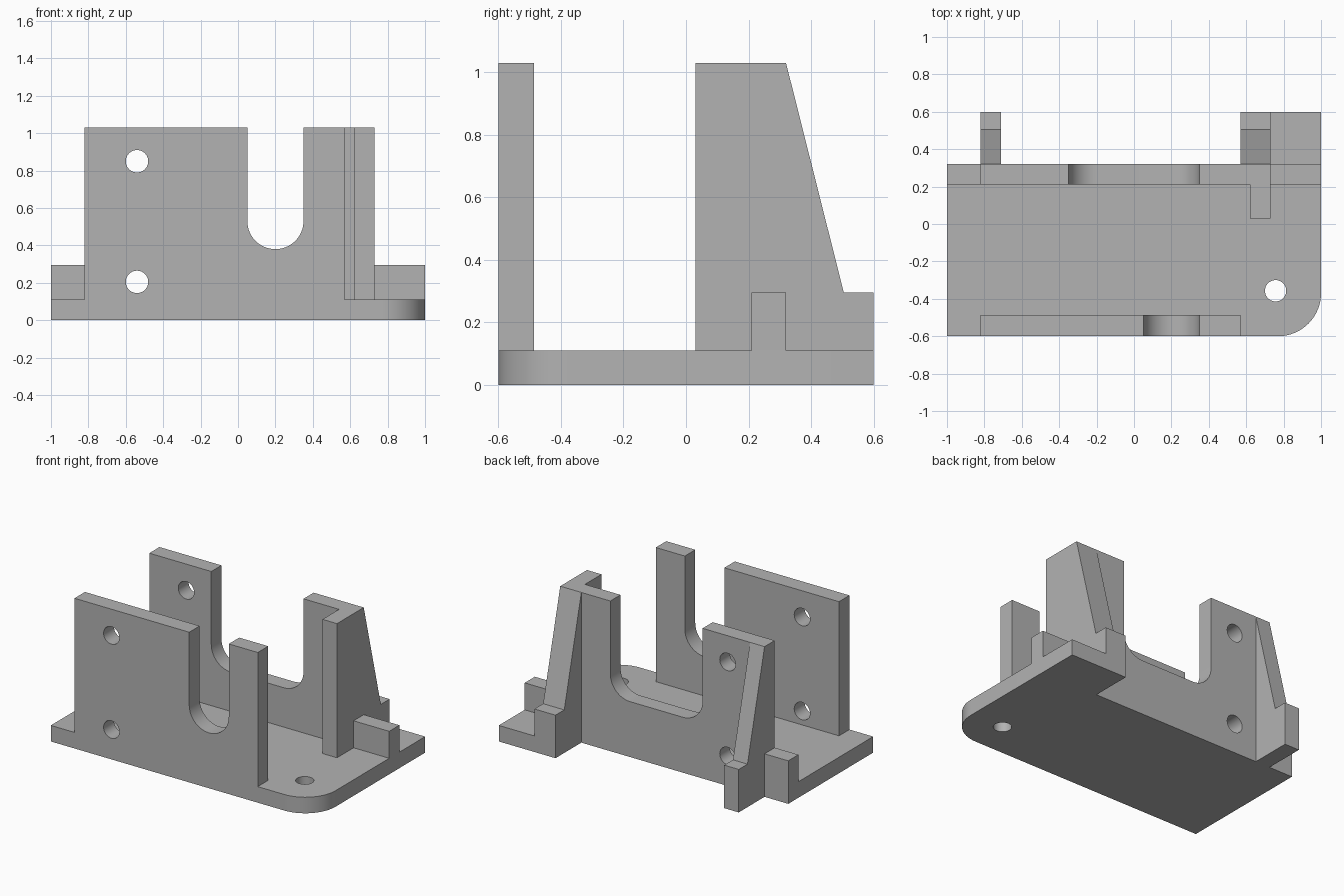
import bpy, bmesh, math
from mathutils import Vector

cube = bpy.data.objects.get("Cube")
if cube:
    bpy.data.objects.remove(cube, do_unlink=True)

grey = bpy.data.materials.new("plain grey")
grey.use_nodes = True
colour = (0.45, 0.45, 0.45, 1)
grey.diffuse_color = colour
grey.node_tree.nodes["Principled BSDF"].inputs["Base Color"].default_value = colour

# Main levels shared by the parts
FLOOR, LEDGE, TOP = 0.11, 0.295, 1.03
FRONT, BACK, REAR = -0.6, 0.32, 0.6
WALL_BACK = 0.21
LEFT_END, RIGHT_END = 0.73, -0.82


def arc(cx, cy, r, start, end, steps=16):
    """Points on an arc, angles in degrees."""
    angles = [math.radians(start + (end - start) * i / steps) for i in range(steps + 1)]
    return [(cx + r * math.cos(a), cy + r * math.sin(a)) for a in angles]


def place(axis, u, v, w):
    """Put profile point (u, v) at depth w along the axis."""
    return Vector({"x": (w, u, v), "y": (u, w, v), "z": (u, v, w)}[axis])


def extrude(name, profile, axis, low, high):
    """Solid made by sweeping a profile along an axis."""
    bm = bmesh.new()
    face = bm.faces.new([bm.verts.new(place(axis, u, v, low)) for u, v in profile])
    swept = bmesh.ops.extrude_face_region(bm, geom=[face])["geom"]
    moved = [g for g in swept if isinstance(g, bmesh.types.BMVert)]
    bmesh.ops.translate(bm, verts=moved, vec=place(axis, 0, 0, high - low))
    bmesh.ops.recalc_face_normals(bm, faces=bm.faces)
    mesh = bpy.data.meshes.new(name)
    bm.to_mesh(mesh)
    bm.free()
    mesh.materials.append(grey)
    ob = bpy.data.objects.new(name, mesh)
    bpy.context.collection.objects.link(ob)
    return ob


def select(ob):
    bpy.ops.object.select_all(action="DESELECT")
    ob.select_set(True)
    bpy.context.view_layer.objects.active = ob


def drill(ob, axis, u, v, low, high, r=0.06):
    """Cut a round hole through a part."""
    circle = arc(u, v, r, 0, 360, 40)[:-1]
    cutter = extrude("hole_cutter", circle, axis, low - 0.1, high + 0.1)
    cutter.hide_render = True
    mod = ob.modifiers.new("hole", "BOOLEAN")
    mod.operation, mod.solver, mod.object = "DIFFERENCE", "EXACT", cutter
    select(ob)
    bpy.ops.object.modifier_apply(modifier=mod.name)
    bpy.data.objects.remove(cutter, do_unlink=True)


def slot(x0, x1, bottom=0.38, r=0.15):
    """Open slot with rounded lower corners, traced from +x to -x."""
    z = bottom + r
    return ([(x1, TOP)] + arc(x1 - r, z, r, 0, -90)
            + arc(x0 + r, z, r, -90, -180) + [(x0, TOP)])


def tidy(points):
    """Drop repeated neighbouring points."""
    return [p for i, p in enumerate(points)
            if (Vector(p) - Vector(points[i - 1])).length > 1e-4]


# Base plate with one round corner, a rear tab and a rib foot
base = extrude("base_plate", [(-1, FRONT)] + arc(0.77, -0.37, 0.23, -90, 0) + [
    (1, REAR), (0.57, REAR), (0.57, BACK), (-0.71, BACK), (-0.71, REAR),
    (RIGHT_END, REAR), (RIGHT_END, BACK), (-1, BACK)], "z", 0, FLOOR)
drill(base, "z", 0.757, -0.357, 0, FLOOR, 0.057)

# Front wall with narrow slot
front = extrude("front_wall", tidy(
    [(RIGHT_END, FLOOR), (0.57, FLOOR), (0.57, TOP)] + slot(0.05, 0.35)
    + [(RIGHT_END, TOP)]), "y", FRONT, -0.487)

# Back wall with wide slot and low ledges at both ends
back = extrude("back_wall", tidy(
    [(-1, FLOOR), (1, FLOOR), (1, LEDGE), (LEFT_END, LEDGE), (LEFT_END, TOP)]
    + slot(-0.35, 0.35)
    + [(RIGHT_END, TOP), (RIGHT_END, LEDGE), (-1, LEDGE)]), "y", WALL_BACK, BACK)

# Matching bolt holes in both walls
for wall, low, high in ((front, FRONT, -0.487), (back, WALL_BACK, BACK)):
    for z in (0.205, 0.85):
        drill(wall, "y", -0.54, z, low, high)

# Sloped rear ribs
rib = [(BACK, FLOOR), (REAR, FLOOR), (REAR, LEDGE), (0.505, LEDGE), (BACK, TOP)]
left_rib = extrude("left_rear_rib", rib, "x", 0.57, LEFT_END)
right_rib = extrude("right_rear_rib", rib, "x", RIGHT_END, -0.71)

# Upright return on the inside of the back wall
inner = extrude("inner_return", [(0.03, FLOOR), (WALL_BACK, FLOOR),
                                 (WALL_BACK, TOP), (0.03, TOP)], "x", 0.62, LEFT_END)

for part in (base, front, back, left_rib, right_rib, inner):
    select(part)
    bpy.ops.object.shade_smooth_by_angle(angle=math.radians(30))
